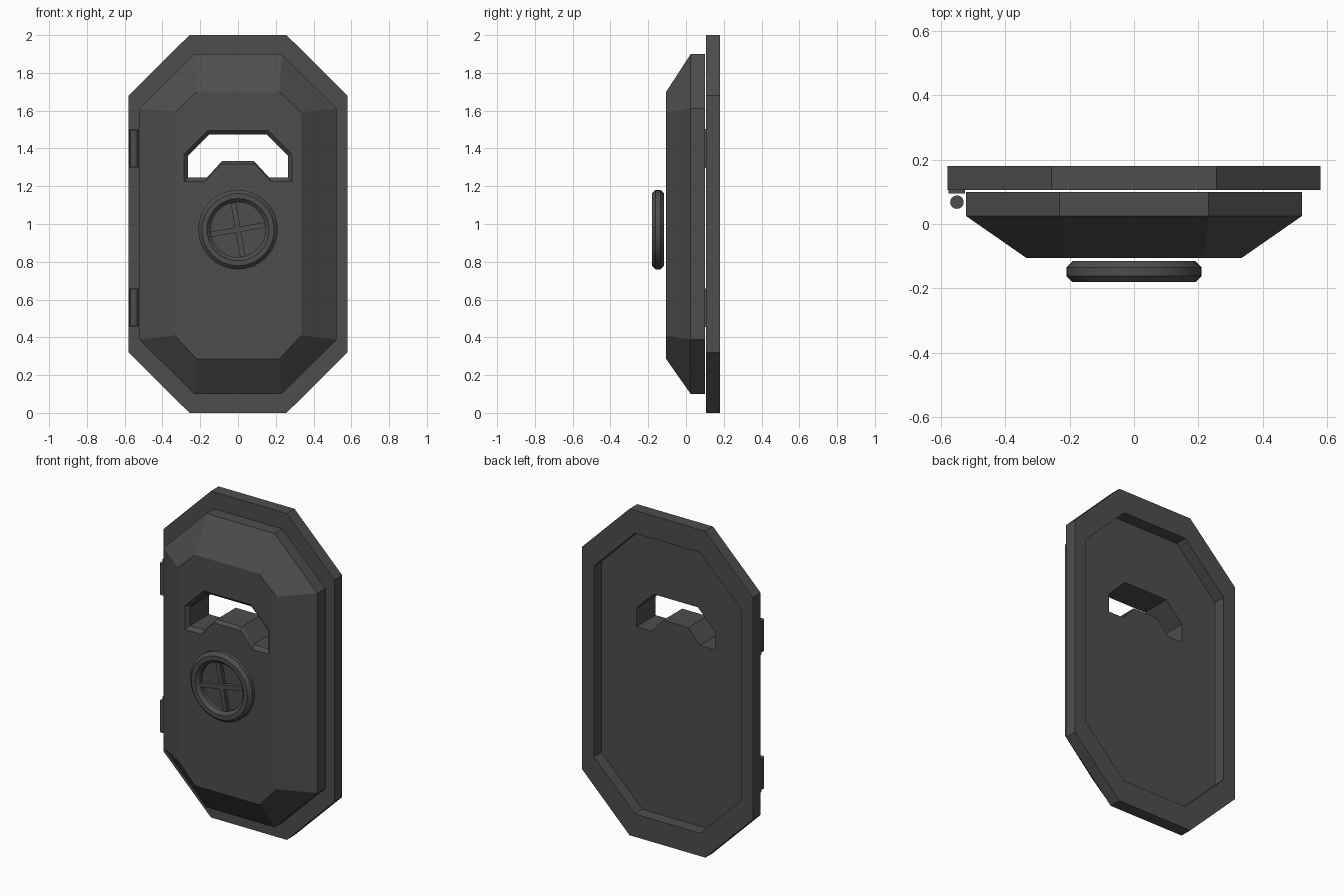
import bpy
import bmesh
import math
from mathutils import Matrix, Vector

cube = bpy.data.objects.get("Cube")
if cube:
    bpy.data.objects.remove(cube, do_unlink=True)

metal = bpy.data.materials.new("dark_grey_metal")
metal.use_nodes = True
COLOUR = (0.075, 0.075, 0.075, 1)
metal.diffuse_color = COLOUR
metal.node_tree.nodes["Principled BSDF"].inputs["Base Color"].default_value = COLOUR


def make_object(name, bm):
    bmesh.ops.recalc_face_normals(bm, faces=bm.faces)
    mesh = bpy.data.meshes.new(name)
    bm.to_mesh(mesh)
    bm.free()
    mesh.materials.append(metal)
    obj = bpy.data.objects.new(name, mesh)
    bpy.context.collection.objects.link(obj)
    return obj


def smooth(obj):
    bpy.ops.object.select_all(action="DESELECT")
    obj.select_set(True)
    bpy.context.view_layer.objects.active = obj
    bpy.ops.object.shade_smooth_by_angle(angle=math.radians(30))


def mirrored(half):
    """Close an x-z outline from its right half."""
    return half + [(-x, z) for x, z in reversed(half)]


def octagon(scale):
    half = [(0.257, -1), (0.58, -0.68), (0.58, 0.68), (0.257, 1)]
    return mirrored([(x * scale, 1 + z * scale) for x, z in half])


def loft(name, sections, closed=False):
    """Bridge matching x-z outlines placed along y."""
    bm = bmesh.new()
    rings = [[bm.verts.new((x, y, z)) for x, z in outline] for y, outline in sections]
    n = len(rings[0])
    pairs = list(zip(rings, rings[1:]))
    if closed:
        pairs.append((rings[-1], rings[0]))
    for a, b in pairs:
        for i in range(n):
            j = (i + 1) % n
            bm.faces.new((a[i], a[j], b[j], b[i]))
    if not closed:
        bm.faces.new(rings[0])
        bm.faces.new(rings[-1])
    return make_object(name, bm)


def box(bm, size, matrix):
    bmesh.ops.create_cube(bm, size=1, matrix=matrix @ Matrix.Diagonal((*size, 1)))


# Wall frame with an octagonal opening
loft("door_frame", [(0.105, octagon(1)), (0.18, octagon(1)),
                    (0.18, octagon(0.86)), (0.105, octagon(0.86))], closed=True)

# Door panel with sloped borders
front = mirrored([(0.218, 0.285), (0.335, 0.41), (0.335, 1.59), (0.218, 1.70)])
door = loft("door_panel", [(-0.105, front), (0.025, octagon(0.9)), (0.10, octagon(0.9))])

# Window cut through the door, with a chamfered front rim
rim = mirrored([(0.09, 1.318), (0.175, 1.225), (0.285, 1.225), (0.285, 1.37), (0.16, 1.495)])
hole = mirrored([(0.085, 1.333), (0.165, 1.245), (0.265, 1.245), (0.265, 1.36), (0.15, 1.475)])
outer = [(2 * r[0] - h[0], 2 * r[1] - h[1]) for r, h in zip(rim, hole)]
cutter = loft("window_cutter", [(-0.125, outer), (-0.085, hole), (0.15, hole)])
cutter.hide_render = True
cut = door.modifiers.new("window", "BOOLEAN")
cut.operation = "DIFFERENCE"
cut.solver = "EXACT"
cut.object = cutter
bpy.context.view_layer.objects.active = door
bpy.ops.object.modifier_apply(modifier=cut.name)
bpy.data.objects.remove(cutter, do_unlink=True)

# Hand wheel rim, a ring with an octagonal section
wheel_centre = Vector((0, -0.148, 0.97))
bm = bmesh.new()
SIDES, SEGMENTS = 8, 32
rings = []
for s in range(SEGMENTS):
    turn = Matrix.Rotation(math.tau * s / SEGMENTS, 3, "Y")
    ring = []
    for k in range(SIDES):
        a = math.tau * (k + 0.5) / SIDES
        point = Vector((0.178 + 0.035 * math.cos(a), 0.035 * math.sin(a), 0))
        ring.append(bm.verts.new(wheel_centre + turn @ point))
    rings.append(ring)
for s in range(SEGMENTS):
    a, b = rings[s], rings[(s + 1) % SEGMENTS]
    for k in range(SIDES):
        j = (k + 1) % SIDES
        bm.faces.new((a[k], a[j], b[j], b[k]))
smooth(make_object("wheel_rim", bm))

# Crossed wheel spokes, turned slightly
for name, degrees in (("wheel_spoke_across", -10), ("wheel_spoke_upright", 80)):
    bm = bmesh.new()
    turn = Matrix.Rotation(math.radians(degrees), 4, "Y")
    box(bm, (0.33, 0.028, 0.028), Matrix.Translation(wheel_centre) @ turn)
    make_object(name, bm)

# Hinges: a pin and a backing plate each
for label, z in (("upper", 1.4), ("lower", 0.557)):
    bm = bmesh.new()
    bmesh.ops.create_cone(bm, cap_ends=True, segments=16, radius1=0.021, radius2=0.021,
                          depth=0.19, matrix=Matrix.Translation((-0.55, 0.068, z)))
    smooth(make_object(label + "_hinge_pin", bm))
    bm = bmesh.new()
    box(bm, (0.052, 0.012, 0.205), Matrix.Translation((-0.551, 0.1, z)))
    make_object(label + "_hinge_plate", bm)
